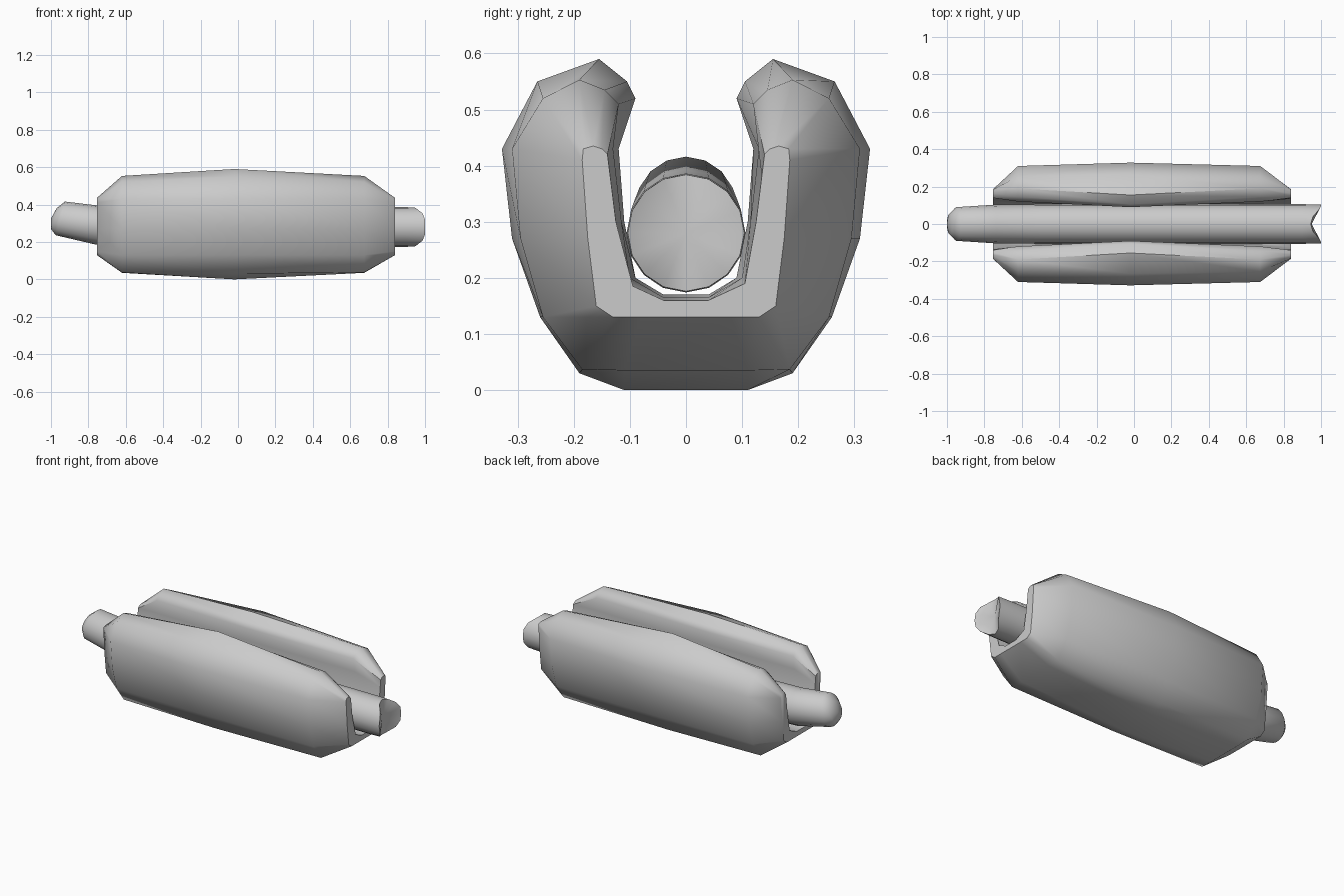
import bpy, bmesh, math

if "Cube" in bpy.data.objects:
    bpy.data.objects.remove(bpy.data.objects["Cube"])


def loft(name, rings, tips=(None, None), angle=50):
    """Skin closed rings of points; each end gets a fan to a tip or a flat cap."""
    bm = bmesh.new()
    loops = [[bm.verts.new(p) for p in ring] for ring in rings]
    n = len(loops[0])
    for a, b in zip(loops, loops[1:]):
        for i in range(n):
            j = (i + 1) % n
            bm.faces.new((a[i], a[j], b[j], b[i]))
    for loop, tip in ((loops[0], tips[0]), (loops[-1], tips[1])):
        if tip:
            t = bm.verts.new(tip)
            for i in range(n):
                bm.faces.new((loop[i], loop[(i + 1) % n], t))
        else:
            cap = bm.faces.new(loop)
            bmesh.ops.triangulate(bm, faces=[cap])
    bmesh.ops.recalc_face_normals(bm, faces=bm.faces)
    mesh = bpy.data.meshes.new(name)
    bm.to_mesh(mesh)
    bm.free()
    obj = bpy.data.objects.new(name, mesh)
    bpy.context.collection.objects.link(obj)
    bpy.ops.object.select_all(action='DESELECT')
    obj.select_set(True)
    bpy.context.view_layer.objects.active = obj
    bpy.ops.object.shade_smooth_by_angle(angle=math.radians(angle))
    return obj


# Bun: U-shaped half sections (y, z), outside bottom round to the inside floor
middle = [(.11, 0), (.19, .03), (.26, .13), (.31, .27), (.328, .43), (.265, .55),
          (.155, .59), (.105, .55), (.09, .52), (.12, .43), (.11, .3), (.09, .2), (.04, .17)]
shoulder = [(.11, .035), (.185, .037), (.255, .13), (.295, .27), (.31, .43), (.255, .52),
            (.19, .553), (.145, .535), (.12, .51), (.13, .43), (.115, .3), (.1, .2), (.04, .165)]
end = [(.08, .13), (.13, .13), (.16, .15), (.175, .27), (.185, .41), (.183, .43),
       (.165, .435), (.15, .43), (.14, .42), (.135, .38), (.125, .3), (.105, .19), (.04, .16)]


def section(x, half):
    right = [(x, y, z) for y, z in half]
    left = [(x, -y, z) for y, z in reversed(half)]
    return right + left


loft("bun", [section(-.755, end), section(-.62, shoulder), section(-.02, middle),
             section(.675, shoulder), section(.84, end)])

# Sausage: 16-sided tube that bends up at the left end
SIDES = 16


def circle(x, z, r, lean=0, notch=0):
    pts = []
    for i in range(SIDES):
        a = 2 * math.pi * i / SIDES
        c, s = math.cos(a), math.sin(a)
        pts.append((x + lean * s + notch * min(1, 1.5 * c * c), r * c, z + r * s))
    return pts


loft("sausage", [circle(-.985, .325, .055, .015), circle(-.95, .326, .09, .025),
                 circle(-.75, .29, .103, .015), circle(-.5, .28, .106),
                 circle(.9, .28, .106), circle(.945, .28, .104, 0, .055)],
     tips=((-1, .33, 0)[:1] + (0, .325), (.95, 0, .28)), angle=60)
